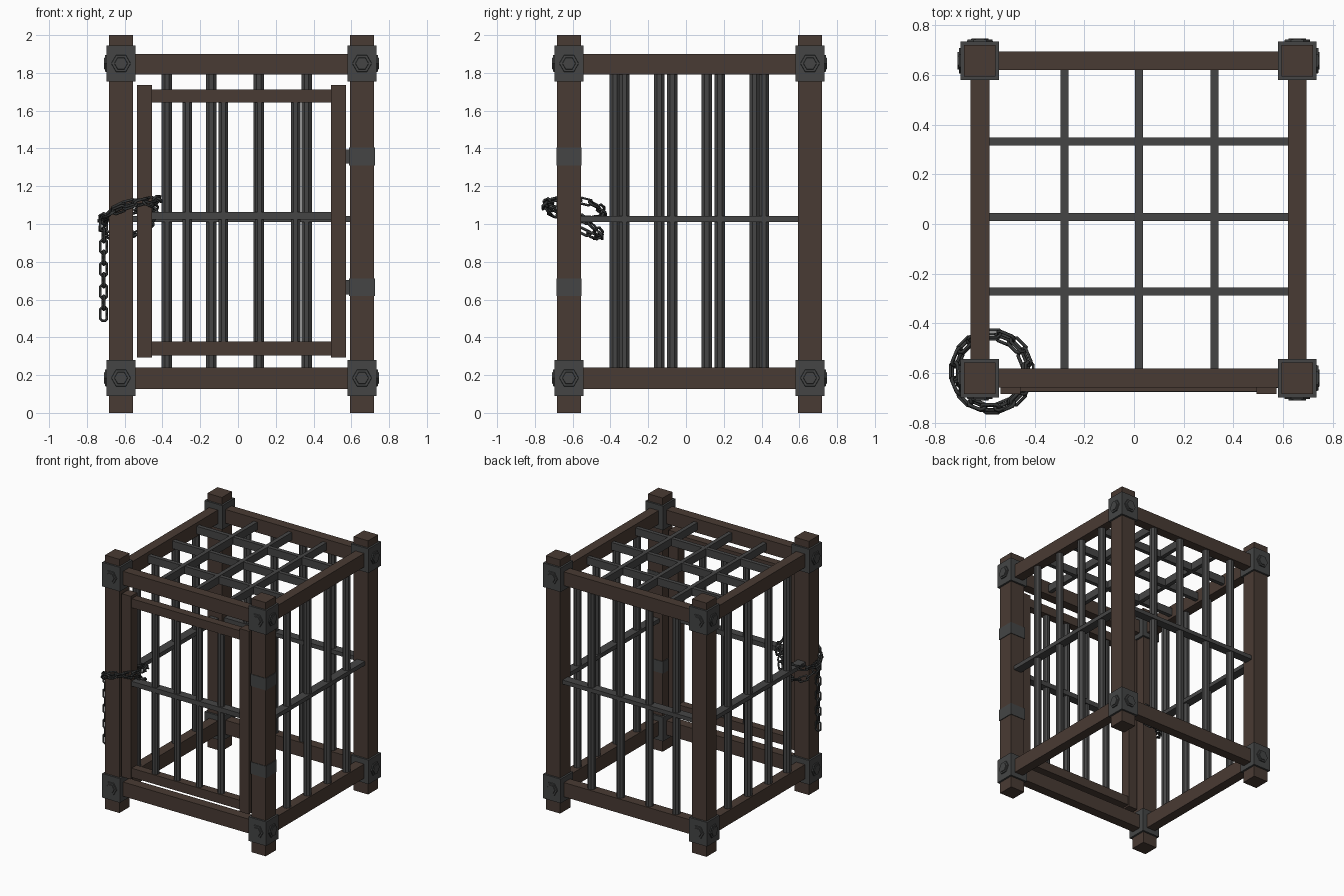
import bpy, bmesh, math
from mathutils import Vector

if "Cube" in bpy.data.objects:
    bpy.data.objects.remove(bpy.data.objects["Cube"])


def material(name, rgb):
    m = bpy.data.materials.new(name)
    m.diffuse_color = (*rgb, 1)
    m.use_nodes = True
    m.node_tree.nodes["Principled BSDF"].inputs["Base Color"].default_value = m.diffuse_color
    return m


WOOD = material("dark_wood", (0.066, 0.043, 0.033))
IRON = material("dark_iron", (0.060, 0.060, 0.060))
PLATE = material("bracket_iron", (0.058, 0.060, 0.060))
CHAIN = material("chain_iron", (0.036, 0.038, 0.038))


def finish(name, bm, mat):
    bmesh.ops.recalc_face_normals(bm, faces=bm.faces)
    me = bpy.data.meshes.new(name)
    bm.to_mesh(me)
    bm.free()
    me.materials.append(mat)
    ob = bpy.data.objects.new(name, me)
    bpy.context.collection.objects.link(ob)
    return ob


def box(name, x, y, z, mat):
    """Box from (min, max) ranges."""
    bm = bmesh.new()
    bmesh.ops.create_cube(bm, size=1)
    for v in bm.verts:
        v.co = [r[0] + (c + 0.5) * (r[1] - r[0]) for c, r in zip(v.co, (x, y, z))]
    return finish(name, bm, mat)


def prism(name, a, b, r, n, mat, r2=None, turn=0.0):
    """Prism with n sides from point a to point b."""
    a, b = Vector(a), Vector(b)
    w = (b - a).normalized()
    u = Vector((0, 1, 0)) if abs(w.x) > 0.5 else Vector((1, 0, 0))
    v = w.cross(u)
    bm = bmesh.new()
    rings = []
    for p, rad in ((a, r), (b, r2 or r)):
        rings.append([bm.verts.new(p + rad * (math.cos(t) * u + math.sin(t) * v))
                      for t in (turn + 2 * math.pi * i / n for i in range(n))])
    for i in range(n):
        j = (i + 1) % n
        bm.faces.new((rings[0][i], rings[0][j], rings[1][j], rings[1][i]))
    bm.faces.new(rings[0])
    bm.faces.new(rings[1])
    return finish(name, bm, mat)


def around(c, h):
    return (c - h, c + h)


LO, HI = -0.6195, 0.6565
LEVELS = (0.185, 1.85)

# corner posts, bracket sleeves and their outer bolts
for px in (LO, HI):
    for py in (LO, HI):
        box("corner_post", around(px, 0.063), around(py, 0.063), (0, 2), WOOD)
        for z in LEVELS:
            box("corner_bracket", around(px, 0.0775), around(py, 0.0775), around(z, 0.095), PLATE)
            for d in (Vector((math.copysign(1, px), 0, 0)), Vector((0, math.copysign(1, py), 0))):
                c = Vector((px, py, z))
                prism("bolt_washer", c + d * 0.07, c + d * 0.085, 0.054, 6, PLATE, 0.050)
                prism("bolt_head", c + d * 0.08, c + d * 0.09, 0.038, 6, PLATE, 0.034)

# horizontal beams
for z, h in ((0.183, 0.056), (1.846, 0.054)):
    for c in (LO, HI):
        box("cross_beam", (LO, HI), around(c, 0.038), around(z, h), WOOD)
        box("side_beam", around(c, 0.038), (LO, HI), around(z, h), WOOD)

# upright bars of the back, left and right walls
ROW = (-0.376, -0.142, 0.110, 0.363)
for t in ROW:
    for p in ((t, HI), (LO, t), (HI, 0.037 - t)):
        prism("wall_bar", (*p, 0.2), (*p, 1.83), 0.030, 8, IRON, turn=math.pi / 8)

# flat straps half way up the walls
Z = (1.01, 1.042)
box("back_strap", (LO, HI), around(HI, 0.034), Z, IRON)
for c in (LO, HI):
    box("side_strap", around(c, 0.034), (LO + 0.02, HI), Z, IRON)

# roof grating
for t in (-0.28, 0.021, 0.323):
    box("roof_bar_long", around(t, 0.016), (LO, HI), (1.815, 1.875), IRON)
    box("roof_bar_cross", (LO, HI), around(t + 0.008, 0.016), (1.813, 1.873), IRON)

# door frame, bars and strap
for x in ((-0.536, -0.456), (0.493, 0.573)):
    box("door_stile", x, (-0.683, -0.603), (0.292, 1.735), WOOD)
for z in ((0.305, 0.377), (1.643, 1.713)):
    box("door_rail", (-0.47, 0.51), (-0.674, -0.610), z, WOOD)
for x in (-0.268, -0.077, 0.114, 0.305):
    prism("door_bar", (x, -0.643, 0.34), (x, -0.643, 1.68), 0.027, 8, IRON, turn=math.pi / 8)
box("door_strap", (-0.47, 0.51), around(-0.643, 0.032), (1.025, 1.063), IRON)

# hinge bands on the right post
for z in (0.665, 1.357):
    box("hinge_band", around(HI, 0.068), around(LO, 0.067), around(z, 0.047), PLATE)
    box("hinge_leaf", (0.56, 0.60), around(-0.640, 0.02), around(z, 0.038), PLATE)

# chain: closed wire links laid along paths
cu = bpy.data.curves.new("lock_chain", 'CURVE')
cu.dimensions = '3D'
cu.bevel_depth = 0.0075
cu.bevel_resolution = 0


def link(c, along, side):
    along = along.normalized()
    side = (side - along * side.dot(along)).normalized()
    sp = cu.splines.new('POLY')
    sp.points.add(7)
    for i, p in enumerate(sp.points):
        t = math.pi / 8 + i * math.pi / 4
        a = math.cos(t) * 0.018 + math.copysign(0.020, math.cos(t))
        p.co = (*(c + along * a + side * math.sin(t) * 0.019), 1)
    sp.use_cyclic_u = True


def lay(path, n, side_fn, spin=0.0):
    for i in range(n):
        t = i / n
        c = path(t)
        d = path(t + 0.01) - path(t - 0.01)
        s = side_fn(c)
        up = d.cross(s).normalized()
        k = spin + (i % 2) * math.pi / 2
        link(c, d, s.normalized() * math.cos(k) + up * math.sin(k))


def loop(cx, cy, r, z, sx, sy):
    def path(t):
        x, y = r * math.cos(2 * math.pi * t), r * math.sin(2 * math.pi * t)
        return Vector((cx + x, cy + y, z + sx * x + sy * y))
    return path, lambda c: Vector((c.x - cx, c.y - cy, 0))


lay(*(lambda f: (f[0], 16, f[1]))(loop(-0.572, -0.592, 0.152, 1.078, 0.34, -0.12)), spin=0.6)
lay(*(lambda f: (f[0], 16, f[1]))(loop(-0.578, -0.595, 0.142, 1.025, 0.25, -0.60)), spin=0.9)
# hanging tail
lay(lambda t: Vector((-0.711, -0.632, 1.0 - 0.536 * t)), 9, lambda c: Vector((1, 0.2, 0)))

cu.materials.append(CHAIN)
chain = bpy.data.objects.new("lock_chain", cu)
bpy.context.collection.objects.link(chain)
bpy.context.view_layer.objects.active = chain
chain.select_set(True)
bpy.ops.object.convert(target='MESH')
